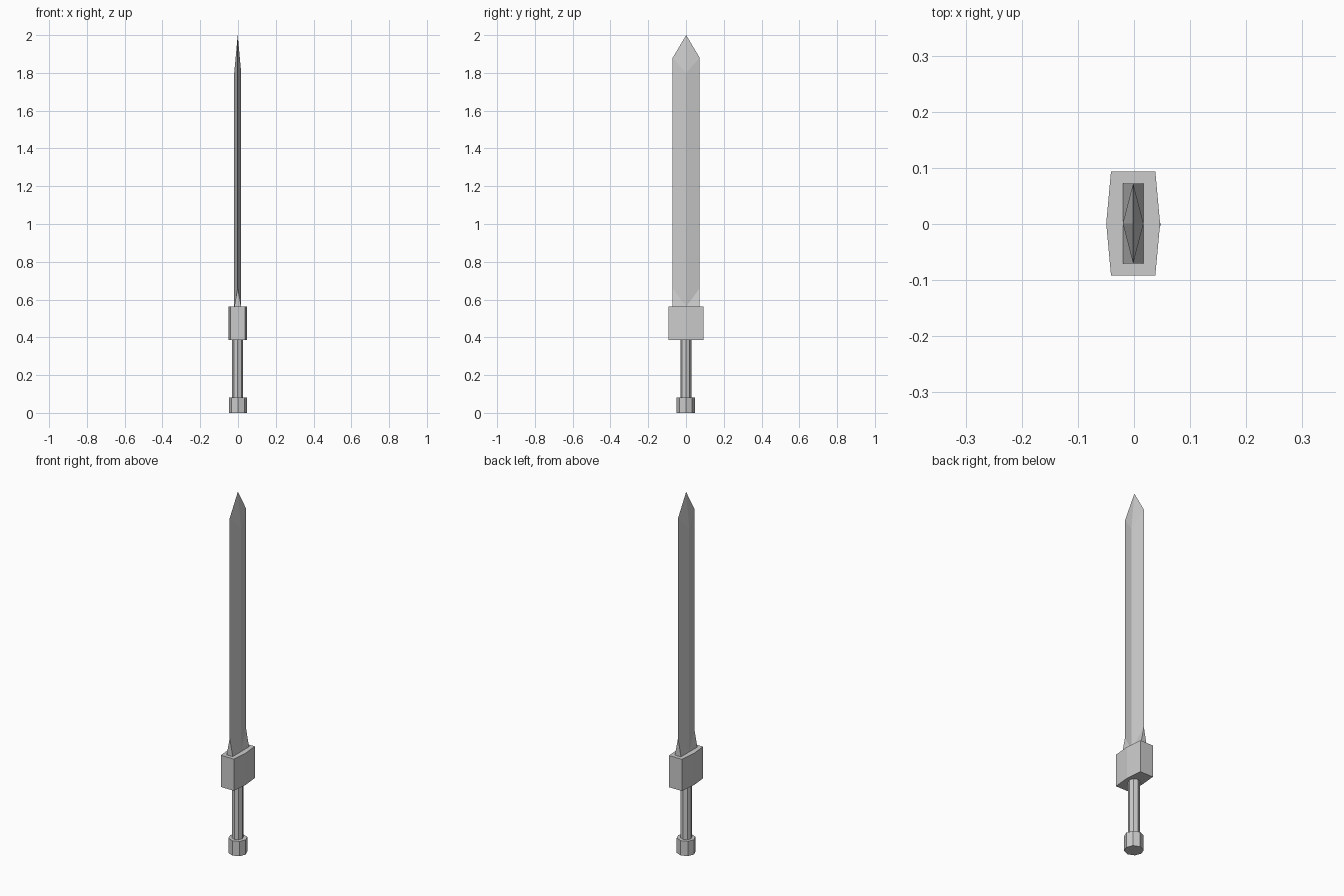
import bpy
import math

if "Cube" in bpy.data.objects:
    bpy.data.objects.remove(bpy.data.objects["Cube"])

CX, CY = -0.0015, 0.0


def make(name, verts, faces):
    mesh = bpy.data.meshes.new(name)
    mesh.from_pydata(verts, [], faces)
    obj = bpy.data.objects.new(name, mesh)
    bpy.context.collection.objects.link(obj)
    return obj


def prism(name, outline, z0, z1):
    n = len(outline)
    verts = [(x, y, z) for z in (z0, z1) for x, y in outline]
    faces = [tuple(reversed(range(n))), tuple(range(n, 2 * n))]
    faces += [(i, (i + 1) % n, n + (i + 1) % n, n + i) for i in range(n)]
    return make(name, verts, faces)


def octagon(r, cx, cy):
    return [(cx + r * math.cos(i * math.pi / 4), cy + r * math.sin(i * math.pi / 4))
            for i in range(8)]


# Handle parts
prism("pommel", octagon(0.048, 0.0, -0.001), 0.0, 0.082)
prism("grip", octagon(0.029, CX, -0.001), 0.082, 0.386)

# Guard: block with slightly peaked broad faces
guard = [(0.048, 0), (0.0395, 0.0925), (-0.0395, 0.0925),
         (-0.048, 0), (-0.0395, -0.0925), (0.0395, -0.0925)]
prism("guard", [(x + CX, y + 0.001) for x, y in guard], 0.386, 0.562)

# Blade: rectangular root tapering into a diamond section with a pointed tip
T, W = 0.0185, 0.0715
root, edge_start, ridge_end, edge_end = 0.562, 0.66, 1.80, 1.88
verts = [(T, 0, root), (T, W, root), (-T, W, root),
         (-T, 0, root), (-T, -W, root), (T, -W, root),
         (0, W, edge_start), (0, -W, edge_start),
         (T, 0, ridge_end), (0, W, edge_end), (-T, 0, ridge_end), (0, -W, edge_end),
         (0, 0, 2.0)]
faces = [(5, 4, 3, 2, 1, 0),
         (1, 2, 6), (4, 5, 7),
         (0, 1, 6), (2, 3, 6), (3, 4, 7), (5, 0, 7),
         (0, 6, 9, 8), (6, 3, 10, 9), (3, 7, 11, 10), (7, 0, 8, 11),
         (8, 9, 12), (9, 10, 12), (10, 11, 12), (11, 8, 12)]
make("blade", [(x + CX, y + 0.001, z) for x, y, z in verts], faces)
